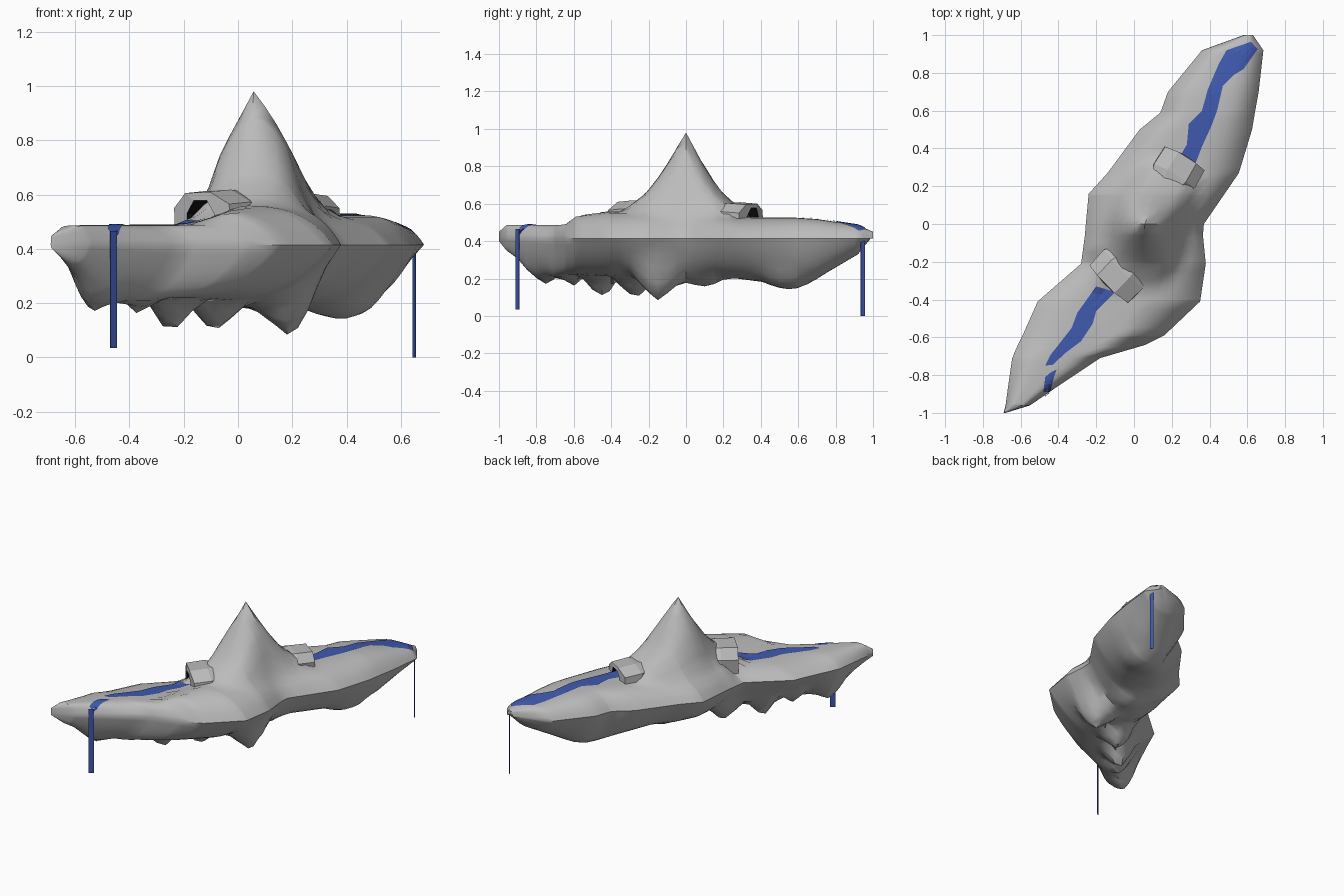
import bpy, bmesh, math
from mathutils import Vector
from mathutils.bvhtree import BVHTree

if "Cube" in bpy.data.objects:
    bpy.data.objects.remove(bpy.data.objects["Cube"])

RIM = 0.415


def material(name, col):
    m = bpy.data.materials.new(name)
    m.diffuse_color = (*col, 1)
    m.use_nodes = True
    m.node_tree.nodes["Principled BSDF"].inputs["Base Color"].default_value = m.diffuse_color
    return m


blue = material("water", (0.05, 0.1, 0.42))
black = material("dark", (0.005, 0.005, 0.005))
rock = material("rock", (0.5, 0.5, 0.5))


def add(name, bm, *mats, angle=None):
    me = bpy.data.meshes.new(name)
    bm.to_mesh(me)
    ob = bpy.data.objects.new(name, me)
    bpy.context.collection.objects.link(ob)
    for m in mats:
        me.materials.append(m)
    if angle:
        bpy.ops.object.select_all(action='DESELECT')
        ob.select_set(True)
        bpy.context.view_layer.objects.active = ob
        bpy.ops.object.shade_smooth_by_angle(angle=math.radians(angle))
    return ob


def lerp(table, v):
    for a, b in zip(table, table[1:]):
        if v <= b[0]:
            f = max(0, (v - a[0]) / (b[0] - a[0]))
            return [p + (q - p) * f for p, q in zip(a, b)]
    return list(table[-1])


# island cross-sections: y, left x, right x, crest z, underside z
SECT = [(-1, -.69, -.68, .45, .40), (-.96, -.68, -.55, .485, .35),
        (-.85, -.665, -.39, .492, .27), (-.71, -.645, -.18, .492, .21),
        (-.64, -.615, .06, .495, .22), (-.59, -.59, .16, .54, .22),
        (-.41, -.51, .35, .56, .21), (-.21, -.28, .38, .56, .20),
        (-.06, -.26, .365, .56, .18), (0, -.255, .37, .56, .18),
        (.16, -.24, .48, .545, .20), (.27, -.14, .555, .525, .20),
        (.5, .03, .625, .525, .17), (.59, .14, .64, .525, .17),
        (.7, .18, .66, .518, .20), (.92, .36, .685, .485, .33), (1, .58, .63, .45, .43)]
# mountain profile: distance, height
PEAK = [(0, .985), (.08, .835), (.15, .72), (.2, .655), (.27, .595), (.34, .54), (.45, .4)]
# hanging rock points: x, y, tip z, radius
SPIKES = [(-.53, -.75, .17, .13), (-.37, -.6, .16, .11), (-.25, -.45, .08, .12),
          (-.09, -.27, .08, .13), (.19, -.15, .075, .15), (.12, .1, .15, .12),
          (.38, .55, .14, .16)]


def top_z(x, y, t, crest):
    edge = 1 - abs(t) ** 4
    dx = (x - .06) * (.82 if x > .06 else 1)
    dy = y * (.92 if y < 0 else 1)
    h = lerp(PEAK, math.hypot(dx, dy))[1]
    if y < -.15:        # low western shelf carrying the front river
        crest = min(crest, max(.487, .487 + (x + .17) * .4))
    return RIM + max((crest - RIM) * edge, (h - RIM) * min(1, 1.6 * (1 - abs(t))))


def under_z(x, y, t, low):
    z = RIM - (RIM - low) * (1 - abs(t) ** 2.4)
    fade = min(1, 2.5 * (1 - abs(t)))
    for sx, sy, tip, r in SPIKES:
        f = max(0, 1 - math.hypot(x - sx, y - sy) / r)
        z = min(z, z + (tip - z) * f * fade)
    return z


# island body: closed loops of points lofted along y
N = 18
ys = sorted(set([s[0] for s in SECT] + [round(-.95 + .05 * i, 2) for i in range(39)]))
bm = bmesh.new()
loops = []
for y in ys:
    _, xl, xr, crest, low = lerp(SECT, y)
    ts = [math.sin(math.pi / 2 * (2 * i / N - 1)) * .4 + .6 * (2 * i / N - 1) for i in range(N + 1)]
    px = lambda t: (xl + xr) / 2 + t * (xr - xl) / 2
    ring = [bm.verts.new((px(t), y, top_z(px(t), y, t, crest))) for t in ts]
    ring += [bm.verts.new((px(t), y, under_z(px(t), y, t, low))) for t in ts[-2:0:-1]]
    loops.append(ring)
for a, b in zip(loops, loops[1:]):
    for i in range(len(a)):
        j = (i + 1) % len(a)
        bm.faces.new((a[i], a[j], b[j], b[i]))
bm.faces.new(loops[0])
bm.faces.new(loops[-1][::-1])
bmesh.ops.recalc_face_normals(bm, faces=bm.faces)
tree = BVHTree.FromBMesh(bm)
add("island", bm, rock, angle=38)


def ground(x, y):
    hit = tree.ray_cast(Vector((x, y, 2)), Vector((0, 0, -1)))[0]
    return hit.z if hit else RIM + .03


# rivers: rows of left bank x, y and right bank x, y draped on the ground
def river(name, rows):
    bm = bmesh.new()
    fine = []
    for a, b in zip(rows, rows[1:]):
        fine += [[p + (q - p) * k / 4 for p, q in zip(a, b)] for k in range(4)]
    fine.append(rows[-1])
    strips = []
    for x0, y0, x1, y1 in fine:
        pts = [(x0 + (x1 - x0) * k / 4, y0 + (y1 - y0) * k / 4) for k in range(5)]
        strips.append([bm.verts.new((x, y, ground(x, y) + .005)) for x, y in pts])
    for a, b in zip(strips, strips[1:]):
        for i in range(4):
            bm.faces.new((a[i], b[i], b[i + 1], a[i + 1]))
    bmesh.ops.recalc_face_normals(bm, faces=bm.faces)
    if sum(f.normal.z for f in bm.faces) < 0:
        bmesh.ops.reverse_faces(bm, faces=bm.faces)
    add(name, bm, blue)


river("back_river", [(.22, .32, .31, .28), (.28, .42, .36, .41), (.29, .53, .41, .52),
                     (.36, .60, .44, .60), (.39, .71, .47, .73), (.45, .85, .53, .79),
                     (.49, .92, .58, .82), (.62, .965, .655, .925)])
river("front_river", [(-.20, -.33, -.10, -.36), (-.30, -.47, -.20, -.46), (-.33, -.55, -.22, -.53),
                      (-.40, -.64, -.28, -.62), (-.44, -.69, -.36, -.68), (-.47, -.75, -.43, -.745)])
river("front_river_mouth", [(-.44, -.785, -.41, -.77), (-.47, -.81, -.42, -.80),
                            (-.48, -.89, -.445, -.89)])


# waterfalls: thin hanging sheets
def waterfall(name, p, q, z0, z1):
    bm = bmesh.new()
    v = [bm.verts.new(c) for c in ((*p, z0), (*q, z0), (*q, z1), (*p, z1))]
    r = bmesh.ops.extrude_face_region(bm, geom=[bm.faces.new(v)])
    d = Vector((q[1] - p[1], p[0] - q[0], 0)).normalized() * .003
    bmesh.ops.translate(bm, vec=d, verts=[e for e in r["geom"] if isinstance(e, bmesh.types.BMVert)])
    bmesh.ops.recalc_face_normals(bm, faces=bm.faces)
    add(name, bm, blue)


waterfall("front_waterfall", (-.472, -.91), (-.447, -.89), .035, .465)
waterfall("back_waterfall", (.645, .957), (.655, .935), 0, .44)


# cave rocks: faceted arch with a dark recess
def cave(name, centre, angle, half, depth, top):
    d = Vector((math.cos(angle), math.sin(angle), 0))
    s = Vector((-d.y, d.x, 0))
    c = Vector((*centre, 0))
    outer = [(-.95, .43), (-1, .55), (-.55, top), (.35, top + .005), (.95, .565), (1, .43)]
    inner = [(-.42, .45), (-.48, .53), (-.2, .578), (.25, .578), (.48, .53), (.4, .45)]
    bm = bmesh.new()

    def ring(shape, k, off, zs=0):
        return [bm.verts.new(c + s * u * half * k + d * (off - .02 * abs(u)) + Vector((0, 0, z + zs)))
                for u, z in shape]
    rings = [ring(outer, .65, -depth), ring(outer, 1.03, -depth * .5, .008), ring(outer, 1, 0),
             ring(inner, 1, 0), ring(inner, .8, -depth * .6)]
    for k, (a, b) in enumerate(zip(rings, rings[1:])):
        for i in range(6):
            j = (i + 1) % 6
            bm.faces.new((a[i], a[j], b[j], b[i])).material_index = int(k == 3)
    bm.faces.new(rings[0][::-1])
    bm.faces.new(rings[-1]).material_index = 1
    bmesh.ops.recalc_face_normals(bm, faces=bm.faces)
    add(name, bm, rock, black)


cave("front_cave", (-.145, -.335), math.radians(226), .145, .22, .605)
cave("back_cave", (.277, .365), math.radians(59), .125, .22, .595)
